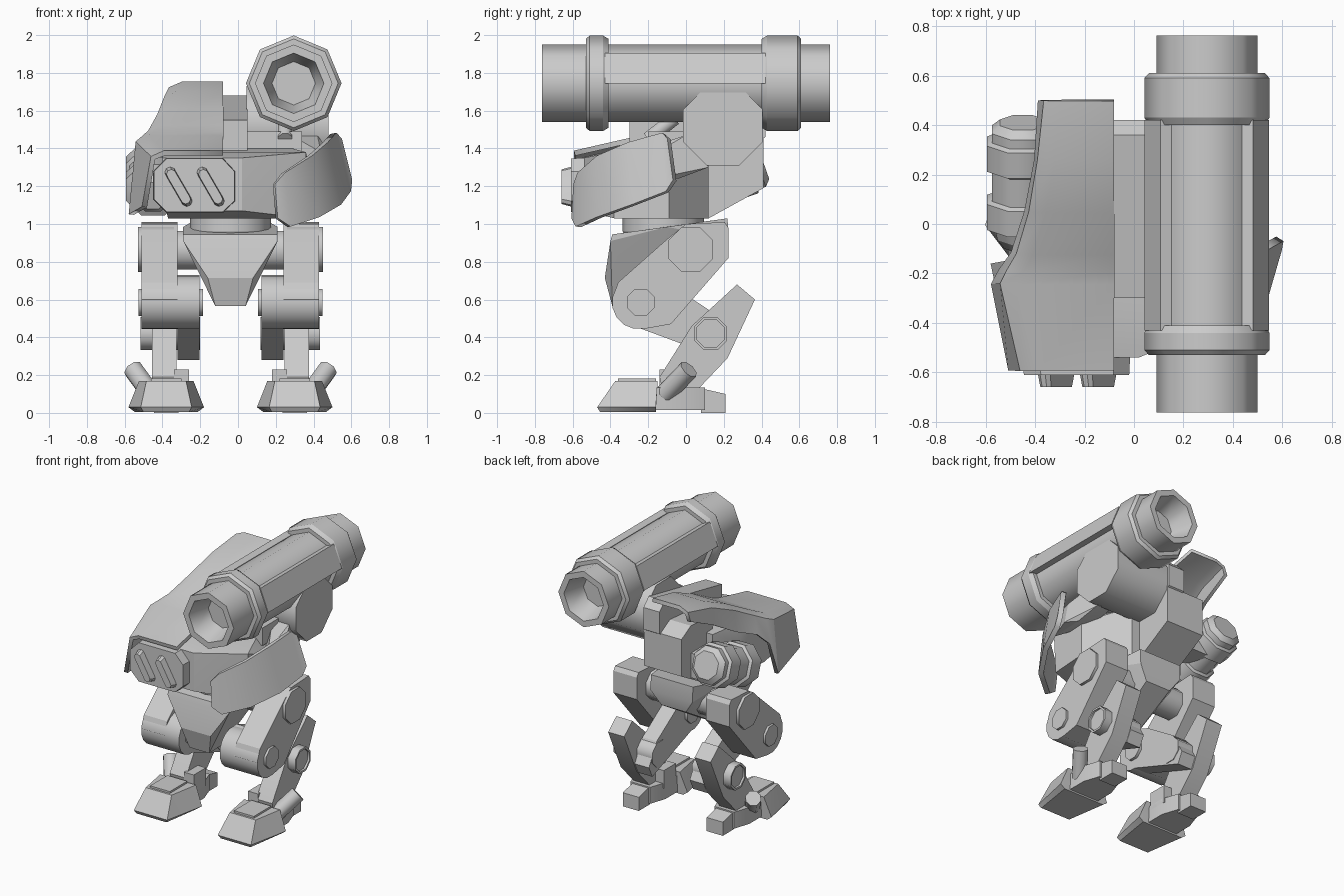
import bpy, bmesh, math
from mathutils import Vector

grey = bpy.data.materials.new("light_grey")
grey.diffuse_color = (0.6, 0.6, 0.6, 1)
CX = -0.04  # centre plane of the legs and pelvis


def finish(name, bm, angle=20, hard=()):
    """Turn a bmesh into an object, smooth below the given edge angle."""
    bmesh.ops.recalc_face_normals(bm, faces=bm.faces)
    for f in bm.faces:
        f.smooth = True
    for e in bm.edges:
        e.smooth = (len(e.link_faces) == 2 and e not in hard
                    and e.calc_face_angle(3) < math.radians(angle))
    me = bpy.data.meshes.new(name)
    bm.to_mesh(me)
    bm.free()
    me.materials.append(grey)
    ob = bpy.data.objects.new(name, me)
    bpy.context.collection.objects.link(ob)
    return ob


def hull(name, pts, angle=20):
    bm = bmesh.new()
    for p in pts:
        bm.verts.new(p)
    res = bmesh.ops.convex_hull(bm, input=bm.verts)
    junk = {g for g in res["geom_interior"] + res["geom_unused"] if isinstance(g, bmesh.types.BMVert)}
    bmesh.ops.delete(bm, geom=list(junk), context='VERTS')
    bmesh.ops.dissolve_limit(bm, angle_limit=0.02, verts=bm.verts, edges=bm.edges)
    return finish(name, bm, angle)


def slab(name, prof, x0, x1):
    """Convex y-z profile extruded along x."""
    return hull(name, [(x, y, z) for x in (x0, x1) for y, z in prof])


def plate(name, prof, y0, y1, inset=1.0):
    """Convex x-z profile extruded along y, scaled at y0."""
    cx = sum(p[0] for p in prof) / len(prof)
    cz = sum(p[1] for p in prof) / len(prof)
    return hull(name, [(x, y1, z) for x, z in prof] +
                [(cx + (x - cx) * inset, y0, cz + (z - cz) * inset) for x, z in prof])


def box(name, x, y, z):
    return hull(name, [(a, b, c) for a in x for b in y for c in z])


def lathe(name, a, b, prof, sides=8, angle=48, turn=0.0):
    """Revolve (distance, radius) pairs about the line a-b, with hard rims."""
    a, b = Vector(a), Vector(b)
    d = (b - a).normalized()
    u = d.cross(Vector((0, 0, 1))).normalized()
    v = u.cross(d)
    bm = bmesh.new()
    rings = []
    for t, r in prof:
        rings.append([bm.verts.new(a + d * t + (u * math.cos(k) + v * math.sin(k)) * r)
                      for k in [(i + turn) * math.tau / sides for i in range(sides)]])
    for p, q in zip(rings, rings[1:]):
        for i in range(sides):
            j = (i + 1) % sides
            bm.faces.new((p[i], p[j], q[j], q[i]))
    bm.faces.new(rings[0])
    bm.faces.new(rings[-1])
    rims = {bm.edges.get((p[i], p[i - 1])) for p in rings for i in range(sides)}
    return finish(name, bm, angle, rims)


def rod(name, a, b, r, sides=8, turn=0.5):
    n = (Vector(b) - Vector(a)).length
    return lathe(name, a, b, [(0, r), (n, r)], sides, 48, turn)


def shell(name, rows, thick):
    """Grid of points thickened into a curved sheet."""
    bm = bmesh.new()
    g = [[bm.verts.new(p) for p in row] for row in rows]
    for p, q in zip(g, g[1:]):
        for i in range(len(p) - 1):
            bm.faces.new((p[i], p[i + 1], q[i + 1], q[i]))
    ob = finish(name, bm, 25)
    m = ob.modifiers.new("thickness", 'SOLIDIFY')
    m.thickness, m.offset = thick, 0
    return ob


# Cannon: octagonal tube with two collars and blind bores
lathe("cannon_tube", (0.295, 0, 1.745), (0.295, 1, 1.745), [
    (-0.6, 0.115), (-0.763, 0.16), (-0.763, 0.205), (-0.53, 0.205), (-0.53, 0.235), (-0.51, 0.253),
    (-0.44, 0.253), (-0.41, 0.235), (-0.41, 0.205), (0.4, 0.205), (0.4, 0.235), (0.43, 0.253),
    (0.59, 0.253), (0.61, 0.235), (0.61, 0.205), (0.763, 0.205), (0.763, 0.16), (0.6, 0.115)])
for s, side in ((-1, "left"), (1, "right")):
    plate(f"cannon_{side}_cover", [(0.295 + s * x, 1.745 + z) for x, z in
          ((0.19, 0), (0.252, 0), (0.187, 0.16), (0.14, 0.145))], -0.43, 0.42)

# Cannon mount
rod("shoulder_drum", (0.045, 0.195, 1.52), (0.48, 0.195, 1.52), 0.227)
rod("cannon_pin", (0.25, -0.2, 1.45), (0.25, -0.06, 1.56), 0.04)
box("mount_base", (0.05, 0.34), (-0.2, 0.2), (1.36, 1.49))
slab("spine_block", [(-0.3, 1.38), (-0.3, 1.55), (0.36, 1.68), (0.42, 1.62), (0.42, 1.46), (0.3, 1.38)], -0.08, 0.05)

# Torso: angled front, right side cut back towards the narrow rear box
hull("torso", [(x, y, z) for x0, x1, y, z in (
    (-0.38, 0.02, -0.54, 1.07), (-0.4, 0.02, -0.54, 1.35), (-0.4, 0.36, -0.4, 1.38), (-0.38, 0.38, -0.09, 1.28),
    (-0.37, 0.36, -0.38, 1.03), (-0.36, 0.38, -0.09, 1.03), (-0.3, 0.12, 0.12, 1.03),
    (-0.3, 0.12, 0.12, 1.4), (-0.35, 0.25, -0.1, 1.41)) for x in (x0, x1)])
slab("torso_back", [(0.05, 1.03), (0.12, 1.03), (0.41, 1.19), (0.41, 1.46), (0.3, 1.52), (0.05, 1.5)], -0.25, 0.055)

# Front panel with two raised slanted bars
plate("nose_panel", [(-0.45, 1.13), (-0.38, 1.06), (-0.08, 1.06), (-0.015, 1.12), (-0.015, 1.28),
                     (-0.08, 1.35), (-0.38, 1.35), (-0.45, 1.28)], -0.61, -0.52, 0.98)
for i, x in enumerate((-0.315, -0.145)):
    pts = []
    for cx, cz in ((x - 0.045, 1.275), (x + 0.045, 1.12)):
        pts += [(cx + 0.03 * math.cos(k * math.pi / 4), cz + 0.03 * math.sin(k * math.pi / 4)) for k in range(8)]
    plate(f"nose_bar_{i + 1}", pts, -0.66, -0.6, 0.85)

# Hood: curved armour over the left side, rising to the rear
hood = []
for y, zt, xe, zl, xl in ((0.5, 1.74, -0.355, 1.66, -0.375), (0.26, 1.69, -0.38, 1.55, -0.39),
                          (0.05, 1.6, -0.415, 1.43, -0.43), (-0.12, 1.51, -0.465, 1.36, -0.485),
                          (-0.19, 1.475, -0.505, 1.28, -0.535), (-0.24, 1.455, -0.53, 1.05, -0.565),
                          (-0.59, 1.375, -0.45, 1.09, -0.495)):
    hood.append([(-0.08, y, zt), (xe + 0.06, y, zt), (xe, y, zt - 0.025), (xl, y, zl)])
shell("hood", hood, 0.028)

# Side canister behind the hood
lathe("canister", (-0.45, -0.09, 1.15), (-0.45, 0.41, 1.325), [
    (0, 0.08), (0.04, 0.11), (0.08, 0.12), (0.09, 0.156), (0.2, 0.156), (0.21, 0.135), (0.33, 0.135),
    (0.34, 0.156), (0.45, 0.156), (0.46, 0.135), (0.5, 0.135), (0.53, 0.1)], 8, 48, 0.5)
box("canister_bracket", (-0.42, -0.2), (0.02, 0.3), (1.14, 1.32))

# Curved shield on the right side
top = [(0.19, -0.58, 1.21), (0.24, -0.56, 1.27), (0.38, -0.46, 1.36), (0.46, -0.3, 1.43),
       (0.505, -0.12, 1.48), (0.535, -0.09, 1.45)]
low = [(0.205, -0.59, 1.03), (0.27, -0.57, 0.985), (0.42, -0.46, 1.035), (0.53, -0.28, 1.1),
       (0.582, -0.1, 1.17), (0.59, -0.06, 1.23)]
shell("side_shield", [top, low], 0.035)
hull("shield_arm", [(x, y, z) for x, y, z in (
    (0.44, -0.3, 1.24), (0.44, -0.28, 1.38), (0.5, -0.12, 1.25), (0.47, -0.12, 1.4), (0.45, -0.04, 1.24),
    (0.42, 0.0, 1.47), (0.42, 0.12, 1.3), (0.28, 0.0, 1.47), (0.28, 0.12, 1.34), (0.28, -0.1, 1.3))])

# Waist and pelvis
lathe("waist", (CX, -0.12, 0.9), (CX, -0.121, 1.9), [(0, 0.18), (0.06, 0.215), (0.14, 0.215)], 16)
hull("pelvis", [(CX + s * u, y, z) for s in (-1, 1) for u, y, z in (
    (0.25, -0.39, 0.945), (0.25, -0.4, 0.91), (0.12, -0.43, 0.715), (0.08, -0.39, 0.565), (0.08, -0.22, 0.57),
    (0.25, -0.1, 0.985), (0.17, 0.22, 1.03), (0.17, 0.225, 0.92), (0.1, 0.2, 0.82))])

# Legs, mirrored about the pelvis
for s, side in ((-1, "left"), (1, "right")):
    def X(u):
        return CX + s * u

    def joint(name, u0, u1, y, z, r, sides=8):
        rod(f"{side}_{name}", (X(u0), y, z), (X(u1), y, z), r, sides)

    joint("hip_shaft", 0.1, 0.3, 0.02, 0.86, 0.11)
    joint("hip_cap", 0.3, 0.49, 0.025, 0.865, 0.128)
    slab(f"{side}_thigh", [(-0.1, 0.92), (0.0, 1.0), (0.205, 1.01), (0.225, 0.98), (0.225, 0.82), (0.17, 0.8),
                           (-0.08, 0.47), (-0.22, 0.445), (-0.34, 0.5), (-0.39, 0.6), (-0.36, 0.69)], X(0.28), X(0.47))
    joint("knee_drum", 0.165, 0.47, -0.25, 0.585, 0.142, 16)
    joint("knee_pin", 0.145, 0.487, -0.24, 0.585, 0.078)
    slab(f"{side}_knee_link", [(-0.36, 0.6), (-0.33, 0.7), (-0.2, 0.73), (-0.1, 0.69), (0.16, 0.52), (0.25, 0.36),
                               (0.21, 0.28), (0.1, 0.32), (-0.25, 0.45)], X(0.165), X(0.28))
    slab(f"{side}_shin", [(0.27, 0.68), (0.365, 0.6), (0.22, 0.29), (0.04, 0.1), (-0.12, 0.1), (-0.14, 0.19),
                          (0.03, 0.46)], X(0.285), X(0.415))
    lathe(f"{side}_ankle_pin", (X(0.16), 0.13, 0.42), (X(0.475), 0.13, 0.42),
          [(0, 0.095), (0.315, 0.095), (0.315, 0.08), (0.3, 0.08)], 8, 48, 0.5)
    # Foot: toe wedge, sole, heel and side strut
    hull(f"{side}_toe", [(X(0.34 + k * w), y, z) for k in (-1, 1) for w, y, z in (
        (0.12, -0.455, 0.004), (0.135, -0.47, 0.03), (0.105, -0.375, 0.168), (0.145, -0.15, 0.168),
        (0.2, -0.16, 0.03), (0.165, -0.16, 0.004))])
    box(f"{side}_toe_plate", (X(0.26), X(0.42)), (-0.36, -0.16), (0.15, 0.182))
    box(f"{side}_ankle_block", (X(0.22), X(0.3)), (-0.14, 0.0), (0.1, 0.23))
    hull(f"{side}_sole", [(X(0.34 + k * w), y, z) for k in (-1, 1) for w, y in (
        (0.12, -0.17), (0.12, -0.02), (0.08, 0.1)) for z in (0.015, 0.135)])
    slab(f"{side}_heel", [(0.08, 0), (0.08, 0.13), (0.21, 0.1), (0.21, 0.0)], X(0.275), X(0.405))
    rod(f"{side}_strut", (X(0.515), 0.015, 0.23), (X(0.42), -0.11, 0.1), 0.054)
